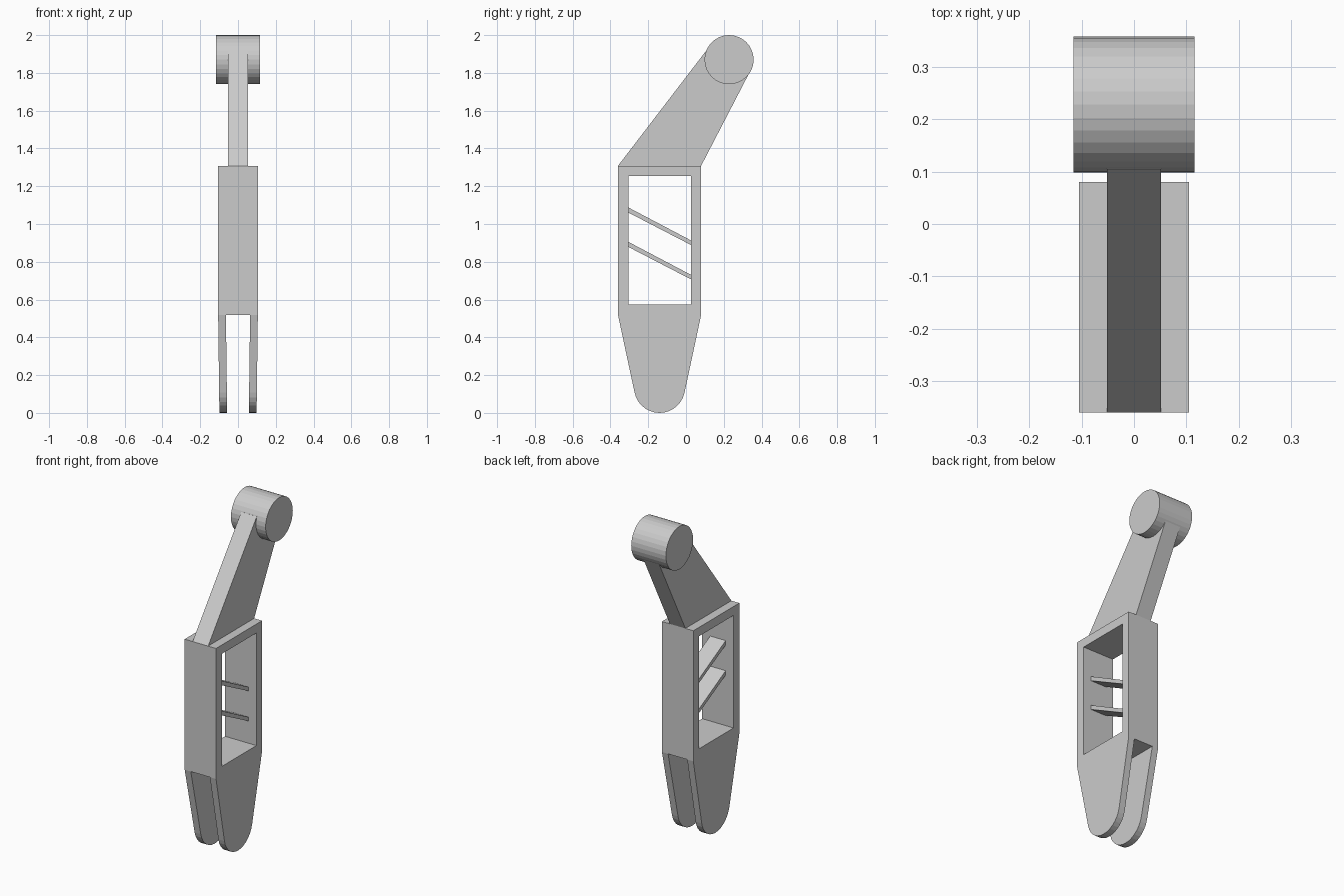
import bpy, bmesh
from math import sin, cos, radians, pi

if "Cube" in bpy.data.objects:
    bpy.data.objects.remove(bpy.data.objects["Cube"])


def finish(bm, name):
    bmesh.ops.recalc_face_normals(bm, faces=bm.faces)
    me = bpy.data.meshes.new(name)
    bm.to_mesh(me)
    bm.free()
    ob = bpy.data.objects.new(name, me)
    bpy.context.collection.objects.link(ob)
    return ob


def prism(name, profile, x0, x1, shear=0.0, z_ref=0.0):
    """Extrude a (y, z) profile along x; shear leans it sideways below z_ref."""
    bm = bmesh.new()
    a, b = [[bm.verts.new((x + shear * (z - z_ref), y, z)) for y, z in profile] for x in (x0, x1)]
    bm.faces.new(a)
    bm.faces.new(b)
    n = len(profile)
    for i in range(n):
        j = (i + 1) % n
        bm.faces.new((a[i], a[j], b[j], b[i]))
    return finish(bm, name)


def arc(cy, cz, r, a0, a1, n):
    angles = [radians(a0 + (a1 - a0) * i / n) for i in range(n + 1)]
    return [(cy + r * cos(t), cz + r * sin(t)) for t in angles]


def frame(name, outer, inner, half):
    """Rectangular ring, open through x."""
    bm = bmesh.new()
    rings = []
    for x in (-half, half):
        for y0, z0, y1, z1 in (outer, inner):
            rings.append([bm.verts.new((x, y, z)) for y, z in ((y0, z0), (y1, z0), (y1, z1), (y0, z1))])
    o0, i0, o1, i1 = rings
    for p, q in ((o0, i0), (i0, i1), (i1, o1), (o1, o0)):
        for k in range(4):
            m = (k + 1) % 4
            bm.faces.new((p[k], p[m], q[m], q[k]))
    return finish(bm, name)


# Central open frame
frame("body_frame", (-0.36, 0.518, 0.08, 1.308), (-0.305, 0.573, 0.026, 1.254), 0.105)

# Sloping slats inside the frame
for i in range(2):
    d = -0.182 * i
    prism(f"slat_{i + 1}", [(-0.31, 1.063 + d), (0.03, 0.887 + d), (0.03, 0.911 + d), (-0.31, 1.09 + d)],
          -0.052, 0.052)

# Upper arm leaning back to the barrel
prism("upper_arm", [(-0.36, 1.308), (0.08, 1.308), (0.343, 1.815), (0.225, 1.87), (0.105, 1.915)],
      -0.052, 0.052)

# Cross barrel at the top
prism("top_barrel", arc(0.228, 1.87, 0.13, 0, 360, 32)[:-1], -0.116, 0.116)

# Pair of rounded prongs, leaning slightly inward
prong = [(0.08, 0.518), (-0.36, 0.518)] + arc(-0.14, 0.135, 0.135, 192, 348, 14)
for side, label in ((-1, "left"), (1, "right")):
    prism(f"{label}_prong", prong, side * 0.064, side * 0.105, side * 0.0125, 0.518)
